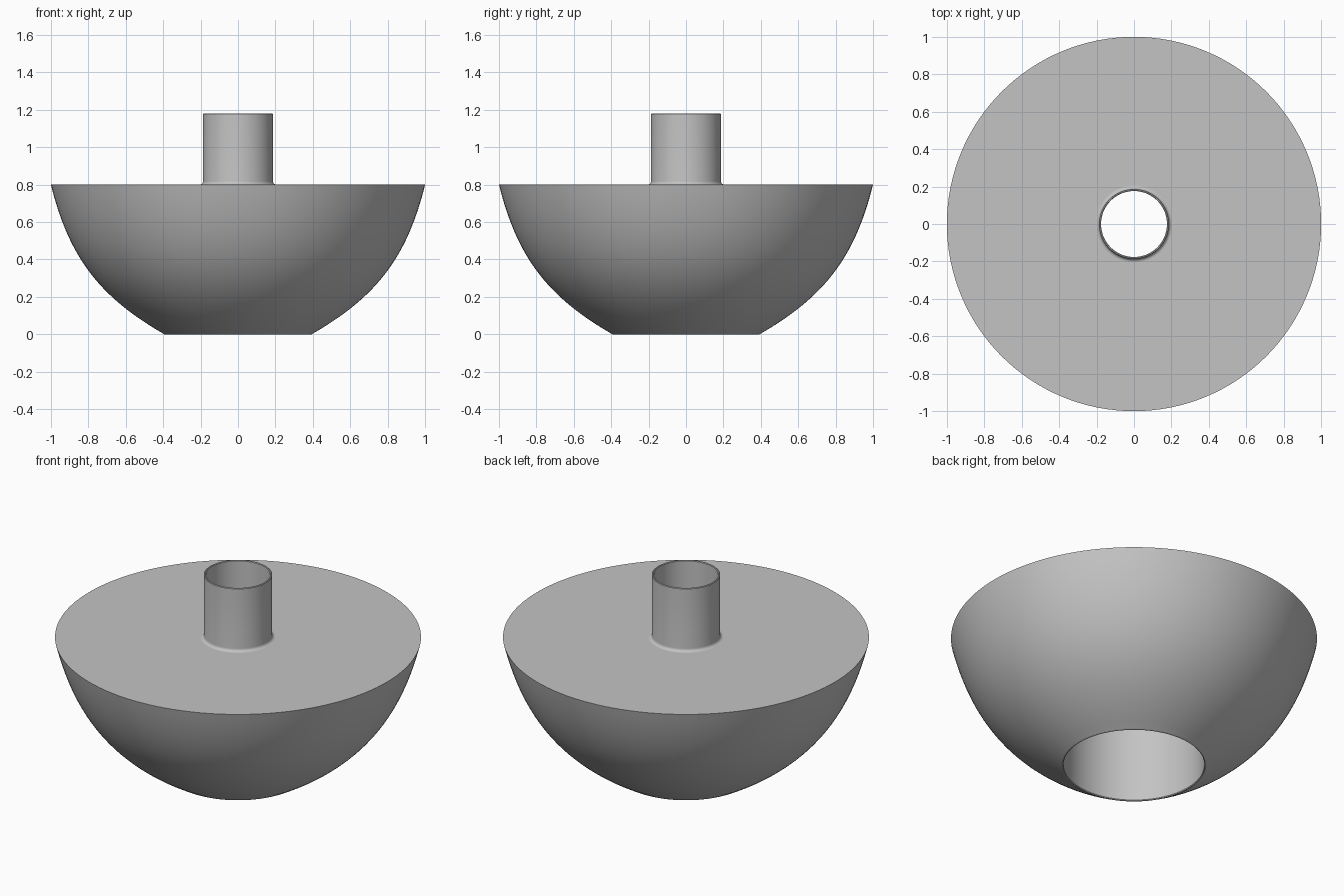
import bpy, bmesh, math
from mathutils import Vector
from mathutils.geometry import interpolate_bezier

cube = bpy.data.objects.get("Cube")
if cube:
    bpy.data.objects.remove(cube, do_unlink=True)

SEGMENTS = 128
BORE = 0.176     # hole through the neck
SOCKET = 0.385   # wide opening underneath
SOCKET_TOP = 0.6

grey = bpy.data.materials.new("plain_grey")
grey.use_nodes = True
colour = (0.55, 0.55, 0.55, 1)
grey.diffuse_color = colour
grey.node_tree.nodes["Principled BSDF"].inputs["Base Color"].default_value = colour


def curve(a, b, c, d, steps):
    """Points of a bezier arc in the radius/height plane."""
    pts = interpolate_bezier(*[Vector((p[0], p[1], 0)) for p in (a, b, c, d)], steps)
    return [(p.x, p.y) for p in pts]


def lathe(name, profile):
    """Spin a closed radius/height profile round the z axis."""
    bm = bmesh.new()
    rings = []
    for i in range(SEGMENTS):
        a = math.tau * i / SEGMENTS
        rings.append([bm.verts.new((r * math.cos(a), r * math.sin(a), z)) for r, z in profile])
    n = len(profile)
    for i in range(SEGMENTS):
        here, there = rings[i], rings[(i + 1) % SEGMENTS]
        for j in range(n):
            k = (j + 1) % n
            bm.faces.new((here[j], there[j], there[k], here[k]))
    bmesh.ops.recalc_face_normals(bm, faces=bm.faces)
    mesh = bpy.data.meshes.new(name)
    bm.to_mesh(mesh)
    bm.free()
    mesh.materials.append(grey)
    obj = bpy.data.objects.new(name, mesh)
    bpy.context.collection.objects.link(obj)
    bpy.ops.object.select_all(action='DESELECT')
    obj.select_set(True)
    bpy.context.view_layer.objects.active = obj
    bpy.ops.object.shade_smooth_by_angle(angle=math.radians(35))
    return obj


# Bowl: curved outside, flat top, stepped opening from below
outside = curve((0.4, 0.004), (0.74, 0.2), (0.904, 0.412), (1, 0.8), 32)
bowl = [(SOCKET, 0.004), (SOCKET + 0.004, 0), (0.394, 0)] + outside
bowl += [(BORE, 0.8), (BORE, SOCKET_TOP), (SOCKET, SOCKET_TOP)]
lathe("bowl_body", bowl)

# Neck: thin tube with a small fillet at its foot and a softened lip
foot = curve((0.205, 0.8), (0.195, 0.8), (0.187, 0.808), (0.187, 0.818), 8)
neck = [(BORE, 0.8)] + foot
neck += [(0.187, 1.177), (0.184, 1.18), (BORE + 0.003, 1.18), (BORE, 1.177)]
lathe("neck_tube", neck)
